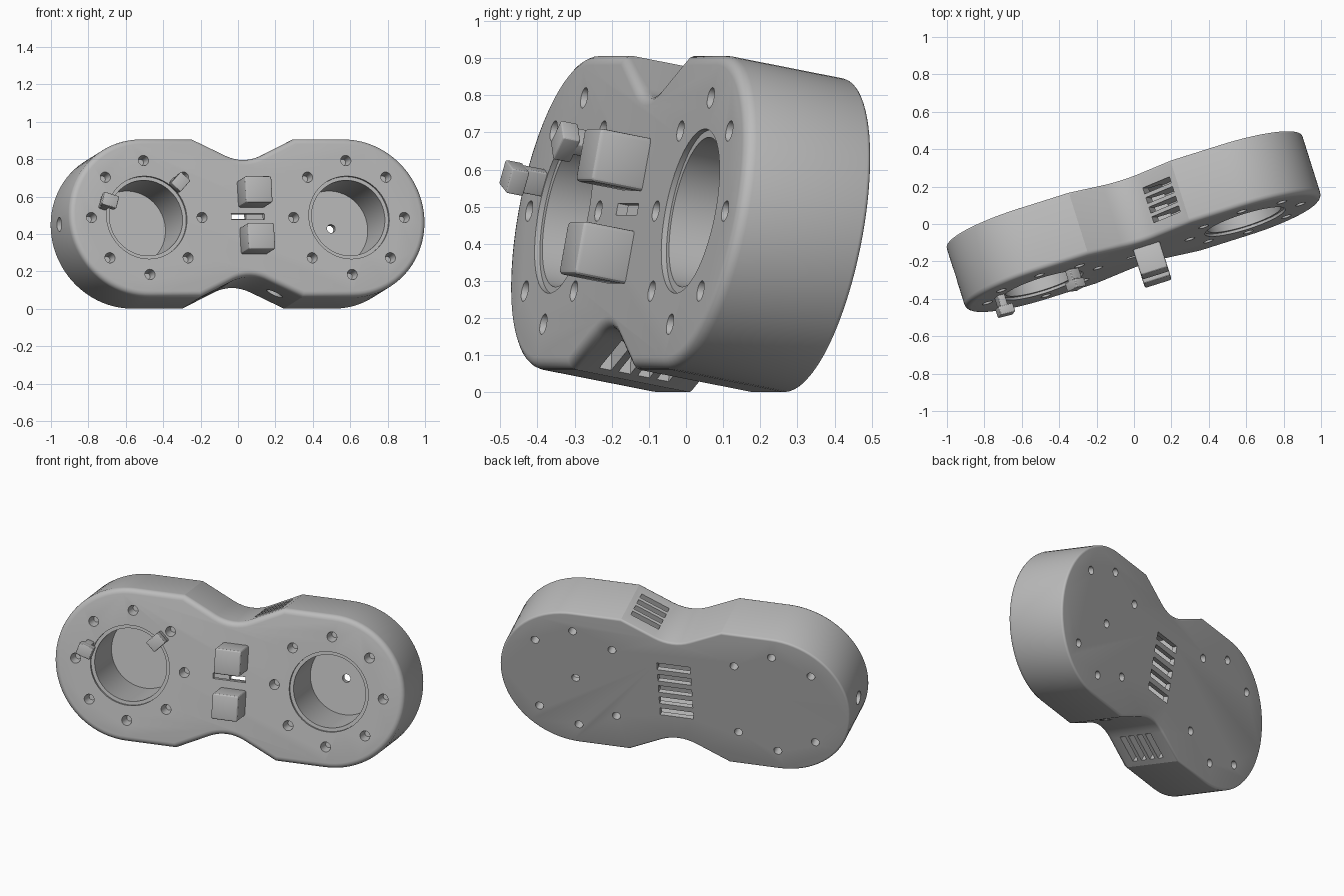
import bpy, bmesh, math
from mathutils import Matrix, Vector

old = bpy.data.objects.get("Cube")
if old:
    bpy.data.objects.remove(old, do_unlink=True)

GREY = (0.5, 0.5, 0.5, 1.0)
mat = bpy.data.materials.new("plain_grey")
mat.use_nodes = True
mat.diffuse_color = GREY
mat.node_tree.nodes["Principled BSDF"].inputs["Base Color"].default_value = GREY

# Overall pose: the housing is yawed and tipped slightly backwards
POSE = (Matrix.Translation((0, 0.01, 0.455))
        @ Matrix.Rotation(math.radians(17.5), 4, 'Z')
        @ Matrix.Rotation(math.radians(-10.7), 4, 'X'))
R, CX, FRONT, BACK = 0.43, 0.567, -0.18, 0.18
BORE, SCREW_RING = 0.205, 0.31


def make_object(name, bm):
    bmesh.ops.recalc_face_normals(bm, faces=bm.faces)
    me = bpy.data.meshes.new(name)
    bm.to_mesh(me)
    bm.free()
    me.materials.append(mat)
    ob = bpy.data.objects.new(name, me)
    bpy.context.collection.objects.link(ob)
    return ob


def box(bm, centre, size, turn=0.0, bevel=0.0):
    """Box with optional turn about the depth axis."""
    m = (Matrix.Translation(centre) @ Matrix.Rotation(-turn, 4, 'Y')
         @ Matrix.Diagonal((*size, 1)))
    verts = bmesh.ops.create_cube(bm, size=1, matrix=m)["verts"]
    if bevel:
        edges = list({e for v in verts for e in v.link_edges})
        bmesh.ops.bevel(bm, geom=edges, offset=bevel, segments=3,
                        profile=0.5, affect='EDGES')


def rod(bm, a, b, r1, r2=None, segments=20):
    """Cylinder or cone from a to b."""
    a, b = Vector(a), Vector(b)
    d = b - a
    m = Matrix.Translation((a + b) / 2) @ d.to_track_quat('Z', 'Y').to_matrix().to_4x4()
    bmesh.ops.create_cone(bm, cap_ends=True, segments=segments, radius1=r1,
                          radius2=r1 if r2 is None else r2, depth=d.length, matrix=m)


# Two-lobed outline, mirrored from one quarter
quarter = [(CX + R * math.cos(t), R * math.sin(t))
           for t in [math.pi / 2 * i / 20 for i in range(21)]]
quarter.append((0.285, R))
quarter += [(u, 0.318 + 2.3 * u * u) for u in (0.1, 0.075, 0.05, 0.025, 0)]
half = quarter + [(-u, w) for u, w in reversed(quarter[:-1])]
outline = half + [(u, -w) for u, w in reversed(half[1:-1])]

# Housing body, rounded more at the front than at the back
bm = bmesh.new()
face = bm.faces.new([bm.verts.new((u, FRONT, w)) for u, w in outline])
new = bmesh.ops.extrude_face_region(bm, geom=[face], use_keep_orig=True)["geom"]
bmesh.ops.translate(bm, vec=(0, BACK - FRONT, 0),
                    verts=[g for g in new if isinstance(g, bmesh.types.BMVert)])
bmesh.ops.recalc_face_normals(bm, faces=bm.faces)
for y, width in ((FRONT, 0.03), (BACK, 0.012)):
    rim = [e for e in bm.edges if all(abs(v.co.y - y) < 1e-5 for v in e.verts)]
    bmesh.ops.bevel(bm, geom=rim, offset=width, segments=4, profile=0.5, affect='EDGES')
housing = make_object("housing", bm)

# Large cavities: two round bores and a hollow middle
bm = bmesh.new()
for s in (-1, 1):
    rod(bm, (s * CX, FRONT - 0.1, 0), (s * CX, 0.145, 0), BORE, segments=64)
box(bm, (0, 0, 0), (0.4, 0.3, 0.56))
cavity_cutter = make_object("cavity_cutter", bm)

# Small openings
bm = bmesh.new()
for s in (-1, 1):
    # stepped rim of each bore
    rod(bm, (s * CX, FRONT - 0.05, 0), (s * CX, FRONT + 0.015, 0), 0.225, segments=64)
    # screw holes, countersunk in front, plain behind
    for k in range(8):
        t = k * math.pi / 4
        u, w = s * CX + SCREW_RING * math.cos(t), SCREW_RING * math.sin(t)
        rod(bm, (u, FRONT - 0.01, w), (u, FRONT + 0.06, w), 0.03, 0.018)
        if k % 4:
            rod(bm, (u, BACK - 0.06, w), (u, BACK + 0.02, w), 0.023)
    # slanted side grille, above on one lobe and below on the other
    slope = math.atan2(R - 0.341, 0.185)
    for k in range(4):
        box(bm, (s * 0.185, -0.083 + k * 0.055, s * 0.36), (0.17, 0.034, 0.22), slope)
# rear grille
for k in range(5):
    box(bm, (0, BACK, (k - 2) * 0.075), (0.19, 0.12, 0.044))
# front slot, floor hole, cable hole and end socket
box(bm, (0, FRONT, 0.005), (0.185, 0.12, 0.032))
rod(bm, (CX, 0.1, 0), (CX, BACK + 0.05, 0), 0.023)
rod(bm, (0.21, 0, -0.44), (0.14, 0, -0.29), 0.03)
rod(bm, (-CX - R - 0.05, 0.02, 0), (-CX - R + 0.08, 0.02, 0), 0.038)
opening_cutter = make_object("opening_cutter", bm)

bpy.ops.object.select_all(action='DESELECT')
bpy.context.view_layer.objects.active = housing
housing.select_set(True)
for cutter in (cavity_cutter, opening_cutter):
    cutter.hide_render = True
    mod = housing.modifiers.new("cut", 'BOOLEAN')
    mod.operation, mod.solver, mod.object = 'DIFFERENCE', 'EXACT', cutter
    bpy.ops.object.modifier_apply(modifier=mod.name)
    bpy.data.objects.remove(cutter, do_unlink=True)
parts = [housing]

# Pair of blocks either side of the front slot
for name, s in (("upper_block", 1), ("lower_block", -1)):
    bm = bmesh.new()
    box(bm, (0.025, -0.247, s * 0.127), (0.15, 0.155, 0.145), bevel=0.012)
    parts.append(make_object(name, bm))

# Hooked clips on the rim of the right bore
for name, deg in (("outer_clip", 162), ("inner_clip", 46)):
    t = math.radians(deg)
    bm = bmesh.new()
    for r, y, size in ((0.25, -0.215, (0.042, 0.12, 0.068)),
                       (0.243, -0.262, (0.085, 0.05, 0.07))):
        box(bm, (-CX + r * math.cos(t), y, r * math.sin(t)), size, t, 0.006)
    parts.append(make_object(name, bm))

for ob in parts:
    ob.matrix_world = POSE
    ob.select_set(True)
bpy.ops.object.shade_smooth_by_angle(angle=math.radians(25))
